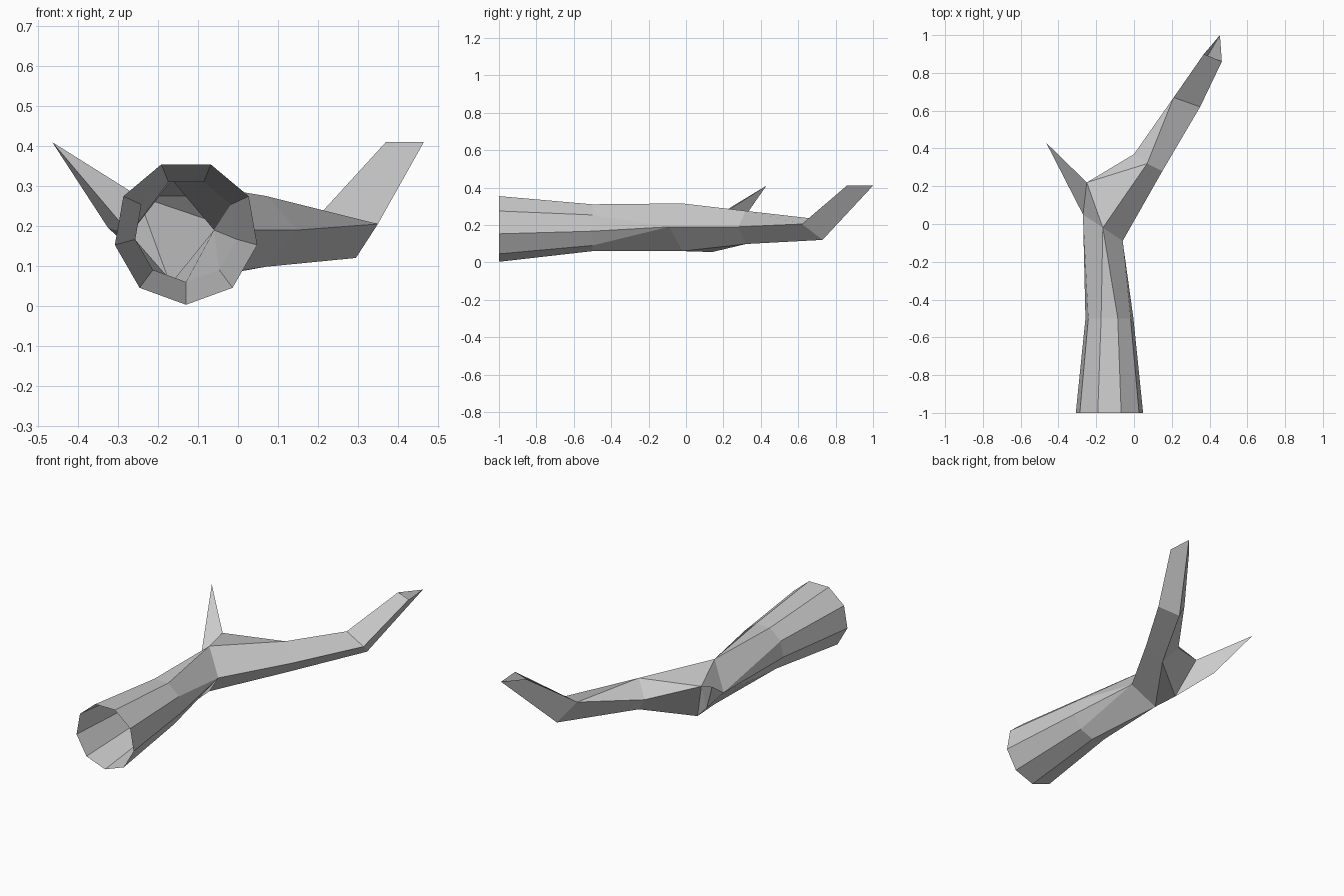
import bpy, bmesh
from math import cos, sin, radians

cube = bpy.data.objects.get("Cube")
if cube:
    bpy.data.objects.remove(cube, do_unlink=True)

bark = bpy.data.materials.new("grey_bark")
bark.use_nodes = True
grey = (0.6, 0.6, 0.6, 1)
bark.diffuse_color = grey
bark.node_tree.nodes["Principled BSDF"].inputs["Base Color"].default_value = grey

bm = bmesh.new()


def ring(y, z, radius, sides=9):
    """Upright ring of the trunk, starting at its lowest point."""
    turns = [radians(360 / sides * i - 90) for i in range(sides)]
    return [bm.verts.new((-0.13 + radius * cos(a), y, z + radius * sin(a))) for a in turns]


def skin(first, second):
    """Bridge two loops; repeated corners collapse quads into triangles."""
    n = len(first)
    for i in range(n):
        j = (i + 1) % n
        corners = list(dict.fromkeys([first[i], first[j], second[j], second[i]]))
        bm.faces.new(corners)


def point(x, y, z):
    return bm.verts.new((x, y, z))


# Fork corners
top = point(-0.165, -0.02, 0.315)
inner = point(-0.06, -0.09, 0.19)
under = point(-0.165, -0.02, 0.06)
outer = point(-0.27, 0.05, 0.18)
crotch = point(-0.25, 0.22, 0.275)
heel = point(-0.17, 0.14, 0.055)

# Hollow trunk, flaring to its open cut end and narrowing into the fork
cut_end = ring(-1.0, 0.184, 0.181)
waist = ring(-0.5, 0.189, 0.129)
skin(cut_end, waist)
skin(waist, [under] + [inner] * 3 + [top] * 2 + [outer] * 3)

# Long branch: top ridge, right side, keel, back side
ridge, side, keel, back = mid = [
    point(0.07, 0.32, 0.275), point(0.15, 0.28, 0.19),
    point(0.07, 0.32, 0.098), point(0.0, 0.37, 0.19)]
g, h, k = [point(0.21, 0.67, 0.235), point(0.35, 0.62, 0.205), point(0.295, 0.73, 0.12)]
tip = [point(0.37, 0.9, 0.41), point(0.465, 0.86, 0.41), point(0.455, 1.0, 0.41)]
skin(mid, [g, h, k, g])
skin([g, h, k], tip)

# Short spike
knuckle = point(-0.325, 0.28, 0.195)
spike = point(-0.465, 0.43, 0.41)

# Faces joining the fork, branch and spike
for corners in (
    (top, inner, side, ridge), (inner, under, keel, side), (under, heel, keel),
    (heel, crotch, back, keel), (crotch, ridge, back), (top, ridge, crotch),
    (top, crotch, outer), (under, outer, heel), (outer, knuckle, heel),
    (heel, knuckle, crotch), (outer, crotch, spike), (crotch, knuckle, spike),
    (knuckle, outer, spike),
):
    bm.faces.new(corners)

bmesh.ops.recalc_face_normals(bm, faces=bm.faces)
mesh = bpy.data.meshes.new("forked_branch")
bm.to_mesh(mesh)
bm.free()
mesh.materials.append(bark)
branch = bpy.data.objects.new("forked_branch", mesh)
bpy.context.collection.objects.link(branch)
